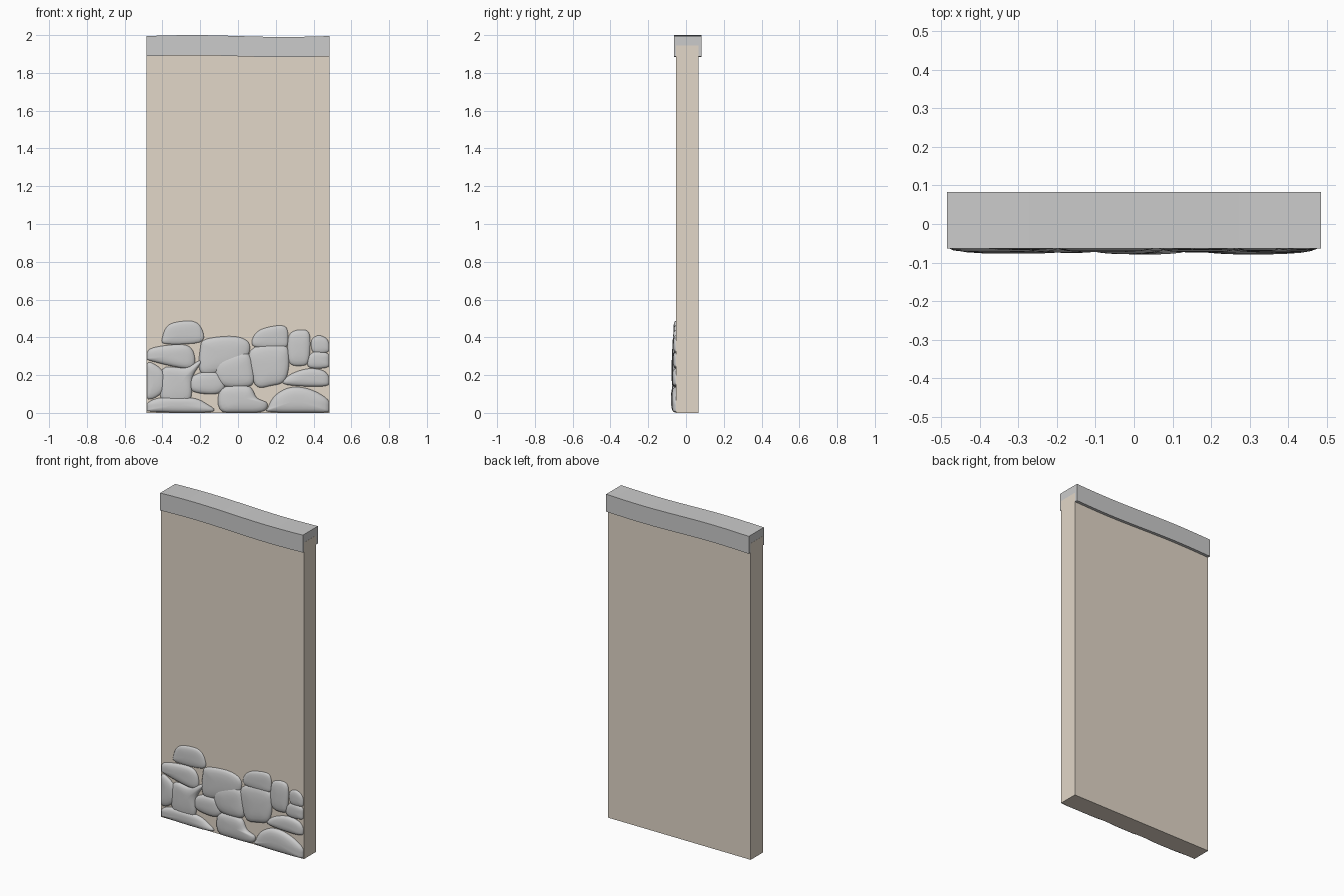
import bpy, bmesh, math
from mathutils import Vector

if "Cube" in bpy.data.objects:
    bpy.data.objects.remove(bpy.data.objects["Cube"])

HALF = 0.485          # half width of the panel
FACE_Y = -0.053       # front face of the wall


def add_object(name, bm, smooth=None, mat=None):
    bmesh.ops.recalc_face_normals(bm, faces=bm.faces)
    me = bpy.data.meshes.new(name)
    bm.to_mesh(me)
    bm.free()
    ob = bpy.data.objects.new(name, me)
    bpy.context.collection.objects.link(ob)
    if mat:
        me.materials.append(mat)
    if smooth:
        bpy.ops.object.select_all(action='DESELECT')
        ob.select_set(True)
        bpy.context.view_layer.objects.active = ob
        bpy.ops.object.shade_smooth_by_angle(angle=math.radians(smooth))
    return ob


def loft(bm, rings):
    """Bridge closed rings of points and cap both ends."""
    vs = [[bm.verts.new(p) for p in r] for r in rings]
    n = len(vs[0])
    for a, b in zip(vs, vs[1:]):
        for i in range(n):
            j = (i + 1) % n
            bm.faces.new((a[i], a[j], b[j], b[i]))
    bm.faces.new(vs[0])
    bm.faces.new(vs[-1])


def section(x, y0, y1, z0, z1):
    return [(x, y0, z0), (x, y1, z0), (x, y1, z1), (x, y0, z1)]


# Plastered wall panel
plaster = bpy.data.materials.new("plaster")
plaster.diffuse_color = (0.76, 0.68, 0.58, 1)
plaster.use_nodes = True
plaster.node_tree.nodes["Principled BSDF"].inputs["Base Color"].default_value = plaster.diffuse_color
bm = bmesh.new()
loft(bm, [section(s * (HALF + 0.0005), FACE_Y, 0.065, 0, 1.945) for s in (-1, 1)])
add_object("wall_panel", bm, mat=plaster)

# Gently sagging coping on top
bm = bmesh.new()
rings = []
for i in range(13):
    x = -HALF + 2 * HALF * i / 12
    z = 1.995 - 0.005 * math.sin(2 * math.pi * x / (2 * HALF))
    rings.append(section(x, -0.063, 0.083, z - 0.107, z))
loft(bm, rings)
add_object("coping", bm, smooth=30)


def smooth_outline(pts, steps=5):
    """Closed Catmull-Rom curve kept within the panel edges."""
    out, n = [], len(pts)
    for i in range(n):
        a, b, c, d = (Vector(pts[(i + k) % n]) for k in (-1, 0, 1, 2))
        for s in range(steps):
            t = s / steps
            p = 0.5 * (2 * b + (c - a) * t + (2 * a - 5 * b + 4 * c - d) * t * t
                       + (3 * b - a - 3 * c + d) * t ** 3)
            out.append(Vector((max(-0.483, min(0.483, p.x)), max(0.002, p.y))))
    return out


# Domed profile of a stone: (outline scale, share of depth)
DOME = [(1, -0.4), (1, 0.15), (0.96, 0.42), (0.87, 0.66), (0.7, 0.85), (0.45, 0.96), (0.2, 1)]


def stone(name, depth, *pts):
    outline = smooth_outline(pts)
    c = sum(outline, Vector((0, 0))) / len(outline)
    rings = []
    for scale, d in DOME:
        ring = [c + (p - c) * scale for p in outline]
        rings.append([(p.x, FACE_Y - d * depth, p.y) for p in ring])
    bm = bmesh.new()
    loft(bm, rings)
    add_object(name, bm, smooth=60)


# Left group of stones
stone("stone_top_left", .014, (-.40, .40), (-.36, .47), (-.24, .485), (-.19, .44), (-.20, .375), (-.38, .365))
stone("stone_upper_left", .021, (-.485, .30), (-.45, .345), (-.28, .36), (-.23, .30), (-.26, .235), (-.46, .275))
stone("stone_edge_left", .018, (-.485, .255), (-.43, .25), (-.39, .20), (-.40, .11), (-.485, .08))
stone("stone_mid_left", .021, (-.40, .23), (-.28, .24), (-.19, .28), (-.24, .19), (-.26, .06), (-.40, .06))
stone("stone_base_left", .024, (-.485, .01), (-.48, .05), (-.41, .08), (-.25, .08), (-.17, .05), (-.145, .005))

# Middle group
stone("stone_upper_middle", .020, (-.20, .34), (-.17, .39), (-.02, .405), (.06, .365), (.03, .27), (-.12, .21), (-.20, .22))
stone("stone_mid_middle", .025, (-.10, .28), (.04, .32), (.08, .24), (.07, .145), (-.07, .14), (-.12, .20))
stone("stone_low_middle", .022, (-.25, .18), (-.19, .215), (-.10, .21), (-.07, .14), (-.12, .10), (-.24, .115))
stone("stone_base_middle", .026, (-.10, .11), (-.04, .145), (.06, .14), (.10, .08), (.155, .05), (.12, .005), (-.08, .005))

# Right group
stone("stone_top_right", .014, (.08, .40), (.13, .445), (.245, .46), (.265, .39), (.24, .345), (.09, .35))
stone("stone_mid_right", .021, (.065, .33), (.24, .36), (.27, .28), (.25, .175), (.18, .145), (.09, .15))
stone("stone_tall_right", .018, (.27, .41), (.34, .44), (.38, .41), (.375, .28), (.34, .25), (.27, .27))
stone("stone_small_upper", .014, (.39, .385), (.43, .41), (.475, .385), (.48, .325), (.40, .32))
stone("stone_small_lower", .016, (.37, .29), (.41, .325), (.48, .31), (.48, .245), (.38, .24))
stone("stone_low_right", .021, (.24, .155), (.28, .205), (.38, .235), (.465, .215), (.48, .15), (.38, .14))
stone("stone_base_right", .026, (.16, .03), (.20, .095), (.28, .135), (.38, .125), (.475, .07), (.48, .005), (.18, .005))
